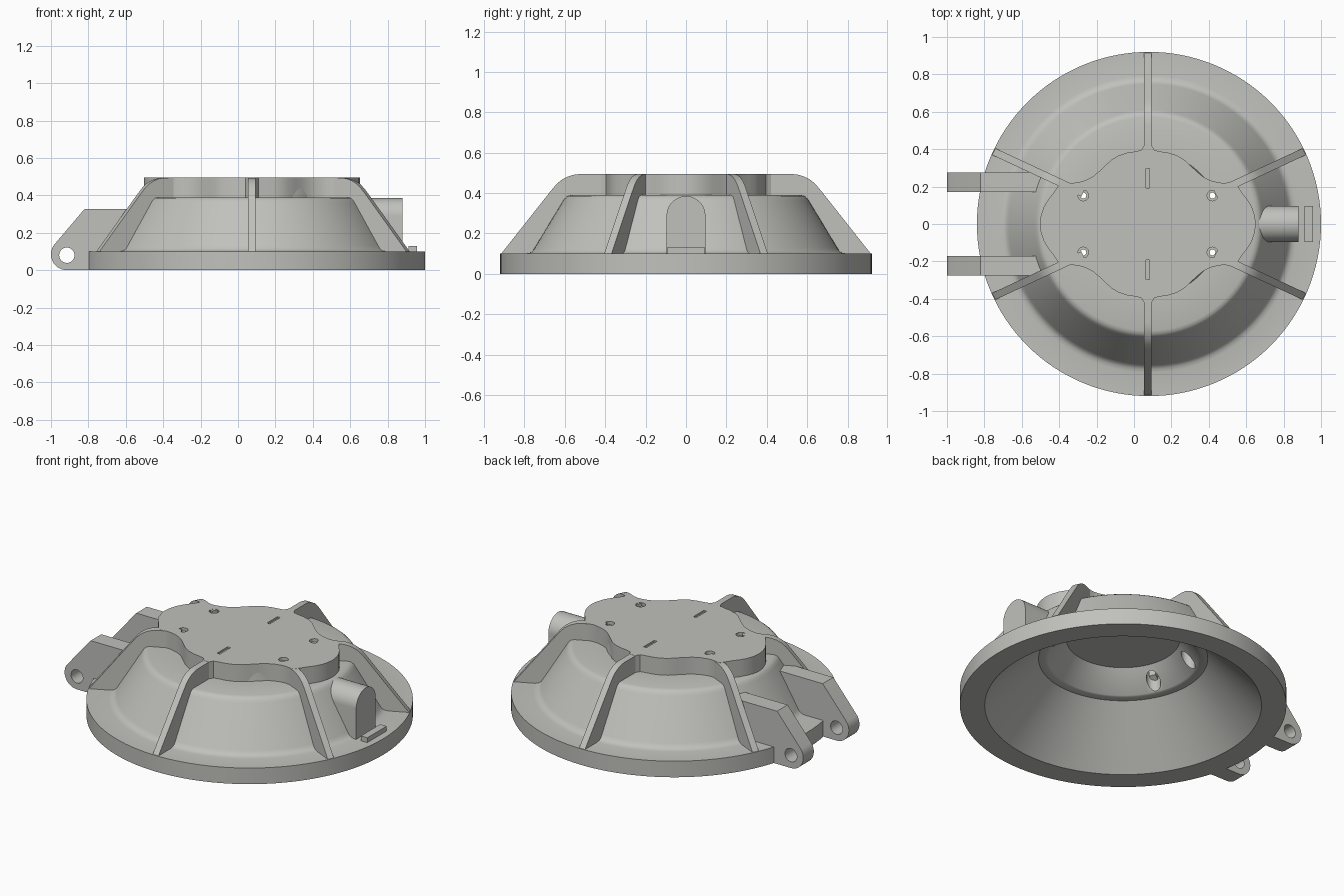
import bpy, bmesh, math
from mathutils import Matrix, Vector

if "Cube" in bpy.data.objects:
    bpy.data.objects.remove(bpy.data.objects["Cube"])

C = 0.08     # axis of the round housing
P = 0.074    # centre of the top plate

grey = bpy.data.materials.new("light_grey")
grey.diffuse_color = (0.53, 0.53, 0.505, 1)
grey.use_nodes = True
grey.node_tree.nodes["Principled BSDF"].inputs["Base Color"].default_value = grey.diffuse_color


def finish(name, bm):
    bmesh.ops.recalc_face_normals(bm, faces=bm.faces)
    me = bpy.data.meshes.new(name)
    bm.to_mesh(me)
    bm.free()
    me.materials.append(grey)
    ob = bpy.data.objects.new(name, me)
    bpy.context.collection.objects.link(ob)
    return ob


def prism(name, pts, depth, to_world):
    """Extrude a 2D outline by depth along local z, then place it with a matrix."""
    bm = bmesh.new()
    f = bm.faces.new([bm.verts.new((a, b, 0)) for a, b in pts])
    r = bmesh.ops.extrude_face_region(bm, geom=[f])
    vs = [g for g in r["geom"] if isinstance(g, bmesh.types.BMVert)]
    bmesh.ops.translate(bm, verts=vs, vec=(0, 0, depth))
    bm.transform(to_world)
    return finish(name, bm)


def cylinder(name, r, depth, centre, axis="Z"):
    bm = bmesh.new()
    rot = Matrix.Rotation(math.pi / 2, 4, "X") if axis == "Y" else Matrix()
    bmesh.ops.create_cone(bm, cap_ends=True, segments=32, radius1=r, radius2=r,
                          depth=depth, matrix=Matrix.Translation(centre) @ rot)
    return finish(name, bm)


def box(name, lo, hi):
    bm = bmesh.new()
    lo, hi = Vector(lo), Vector(hi)
    bmesh.ops.create_cube(bm, size=1, matrix=Matrix.Translation((lo + hi) / 2)
                          @ Matrix.Diagonal((*(hi - lo), 1)))
    return finish(name, bm)


def cut(ob, cutters):
    bpy.context.view_layer.objects.active = ob
    for c in cutters:
        m = ob.modifiers.new("cut", "BOOLEAN")
        m.operation, m.solver, m.object = "DIFFERENCE", "EXACT", c
        bpy.ops.object.modifier_apply(modifier=m.name)


def arc(cx, cy, r, a0, a1, n):
    return [(cx + r * math.cos(math.radians(a0 + (a1 - a0) * i / n)),
             cy + r * math.sin(math.radians(a0 + (a1 - a0) * i / n)))
            for i in range(n + 1)]


# Frame with local x -> radial direction, local y -> up, extruded sideways
def upright(angle, origin, half):
    d = Vector((math.cos(angle), math.sin(angle), 0))
    s = d.cross(Vector((0, 0, 1)))
    m = Matrix((d, (0, 0, 1), s)).transposed().to_4x4()
    return Matrix.Translation(Vector(origin) - s * half) @ m


# Housing shell: flange, conical wall with fillets, hollow inside
profile = [(0, 0.43), (0.32, 0.43), (0.425, 0.31), (0.435, 0.305), (0.477, 0.305),
           (0.78, 0), (0.92, 0), (0.92, 0.1), (0.795, 0.1), (0.775, 0.104),
           (0.76, 0.113), (0.749, 0.13), (0.61, 0.36), (0.6, 0.375),
           (0.588, 0.385), (0.57, 0.39), (0.385, 0.39), (0.375, 0.48), (0, 0.48)]
bm = bmesh.new()
vs = [bm.verts.new((C + r, 0, z)) for r, z in profile]
es = [bm.edges.new(p) for p in zip(vs, vs[1:])]
bmesh.ops.spin(bm, geom=vs + es, cent=(C, 0, 0), axis=(0, 0, 1),
               angle=math.tau, steps=128, use_merge=True)
bmesh.ops.remove_doubles(bm, verts=bm.verts, dist=1e-4)
shell = finish("housing_shell", bm)

# Lobed top plate, one quarter outline mirrored twice
q = [(0.577, 0), (0.572, 0.045), (0.557, 0.09), (0.533, 0.13), (0.505, 0.165),
     (0.485, 0.195), (0.465, 0.225), (0.44, 0.224), (0.41, 0.219), (0.375, 0.222),
     (0.335, 0.233), (0.295, 0.253), (0.262, 0.28), (0.23, 0.31), (0.195, 0.343),
     (0.155, 0.367), (0.11, 0.381), (0.065, 0.388), (0.035, 0.395), (0.02, 0.42)]
half = q + [(-x, y) for x, y in reversed(q)]
outline = half + [(x, -y) for x, y in reversed(half[1:-1])]
plate = prism("top_plate", outline, 0.115, Matrix.Translation((P, 0, 0.38)))

# Cutters: cavity, stepped screw holes, slots
cavity = cylinder("cavity_cutter", 0.375, 0.16, (C, 0, 0.38))
holes, slots = [], []
for sx in (-1, 1):
    for sy in (-1, 1):
        x, y = P + sx * 0.345, sy * 0.152
        holes += [cylinder("screw_cutter", 0.016, 0.5, (x, y, 0.4)),
                  cylinder("head_cutter", 0.028, 0.04, (x, y, 0.495)),
                  cylinder("boss_cutter", 0.04, 0.24, (x, y, 0.32))]
for s in (-1, 1):
    y = s * 0.245
    slots.append(box("slot_cutter", (P - 0.01, y - 0.052, 0.484), (P + 0.01, y + 0.052, 0.6)))
cut(plate, [cavity] + holes + slots)
cut(shell, holes)

# Six radial ribs with a rounded shoulder
rib = [(0.39, 0.4), (0.39, 0.494), (0.53, 0.494), (0.56, 0.49), (0.59, 0.48),
       (0.62, 0.463), (0.645, 0.44), (0.67, 0.41), (0.915, 0.1), (0.915, 0.09),
       (0.72, 0.09), (0.52, 0.33)]
for deg in (25, 90, 155, 205, 270, 335):
    x = P if deg in (90, 270) else C
    prism("rib", rib, 0.04, upright(math.radians(deg), (x, 0, 0), 0.02))

# Two hinge arms with pin holes
arm = arc(-0.915, 0.085, 0.085, 270, 143, 16) + [
    (-0.82, 0.328), (-0.46, 0.328), (-0.5, 0.25), (-0.72, 0)]
for s in (-1, 1):
    ob = prism("hinge_arm", arm, 0.104, upright(0, (0, s * 0.224, 0), 0.052))
    pin = cylinder("pin_cutter", 0.041, 0.3, (-0.915, s * 0.224, 0.08), "Y")
    cut(ob, [pin])
    holes.append(pin)

# Arched cable port, its inner end leaning with the wall
arch = [(-0.096, 0.09)] + [(0.096, 0.09)] + arc(0, 0.289, 0.096, 0, 180, 24)
port = prism("cable_port", arch, 0.3, Matrix(((0, 0, 1, 0.58), (1, 0, 0, 0),
                                              (0, 1, 0, 0), (0, 0, 0, 1))))
for v in port.data.vertices:
    if v.co.x < 0.7:
        v.co.x = 0.82 - (v.co.z - 0.1) * 0.75

# Small stop in front of the port
box("port_stop", (0.912, -0.095, 0.09), (0.956, 0.095, 0.13))

# Remove cutters, shade smooth with sharp edges kept
for c in [cavity] + holes + slots:
    bpy.data.objects.remove(c)
bpy.ops.object.select_all(action="DESELECT")
for ob in bpy.context.scene.objects:
    ob.select_set(True)
    bpy.context.view_layer.objects.active = ob
bpy.ops.object.shade_smooth_by_angle(angle=math.radians(32))
